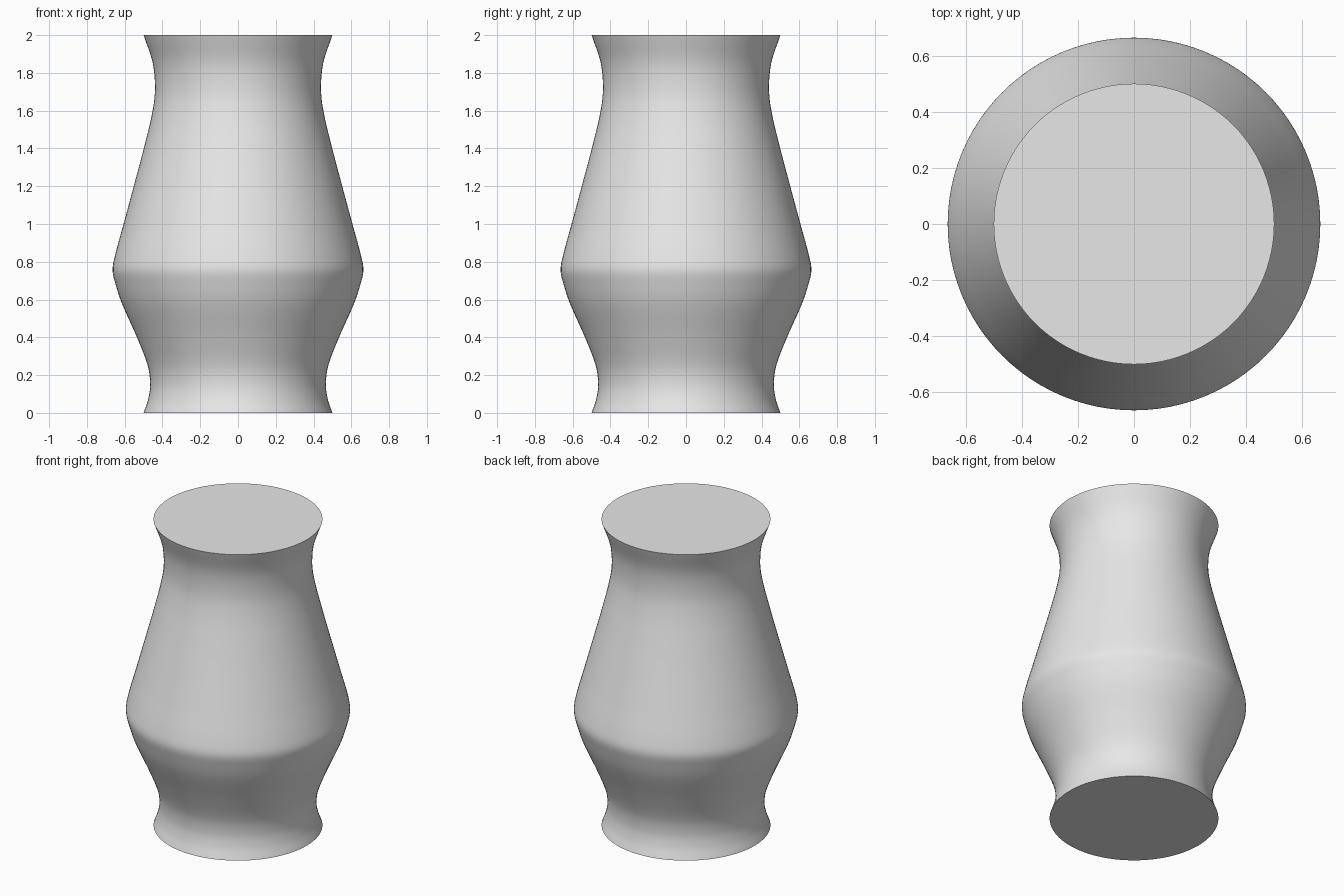
import bpy, bmesh
from math import sin, cos, pi

cube = bpy.data.objects.get("Cube")
if cube:
    bpy.data.objects.remove(cube, do_unlink=True)

SIDES = 96
STEPS = 6

# Outline of the body: radius, height
PROFILE = [(0.5, 0), (0.476, 0.07), (0.465, 0.15), (0.478, 0.25), (0.535, 0.4),
           (0.615, 0.58), (0.648, 0.68), (0.664, 0.755), (0.652, 0.83),
           (0.606, 1.0), (0.552, 1.2), (0.499, 1.4), (0.458, 1.57),
           (0.44, 1.7), (0.451, 1.85), (0.5, 2.0)]


def smooth_outline(points, steps):
    """Run a smooth curve through the points, with slopes taken over height."""
    n = len(points)
    slopes = []
    for i in range(n):
        a, b = points[max(i - 1, 0)], points[min(i + 1, n - 1)]
        slopes.append((b[0] - a[0]) / (b[1] - a[1]))
    result = []
    for i in range(n - 1):
        (r0, z0), (r1, z1) = points[i], points[i + 1]
        h = z1 - z0
        for s in range(steps):
            t = s / steps
            ease = t * t * (3 - 2 * t)
            r = r0 + (r1 - r0) * ease
            r += h * t * (1 - t) * ((1 - t) * slopes[i] - t * slopes[i + 1])
            result.append((r, z0 + h * t))
    return result + [points[-1]]


# Turned body with flat closed ends
bm = bmesh.new()
rings = []
for r, z in smooth_outline(PROFILE, STEPS):
    rings.append([bm.verts.new((r * cos(2 * pi * k / SIDES), r * sin(2 * pi * k / SIDES), z))
                  for k in range(SIDES)])
for low, high in zip(rings, rings[1:]):
    for k in range(SIDES):
        j = (k + 1) % SIDES
        bm.faces.new((low[k], low[j], high[j], high[k]))
bm.faces.new(rings[0][::-1])
bm.faces.new(rings[-1])
mesh = bpy.data.meshes.new("vase_body")
bm.to_mesh(mesh)
bm.free()
body = bpy.data.objects.new("vase_body", mesh)
bpy.context.collection.objects.link(body)

# Plain light grey
grey = bpy.data.materials.new("light grey")
grey.use_nodes = True
grey.diffuse_color = (0.8, 0.8, 0.8, 1)
grey.node_tree.nodes["Principled BSDF"].inputs["Base Color"].default_value = (0.8, 0.8, 0.8, 1)
mesh.materials.append(grey)

# Smooth sides, crisp end rims
bpy.ops.object.select_all(action='DESELECT')
body.select_set(True)
bpy.context.view_layer.objects.active = body
bpy.ops.object.shade_smooth_by_angle(angle=pi / 6)
